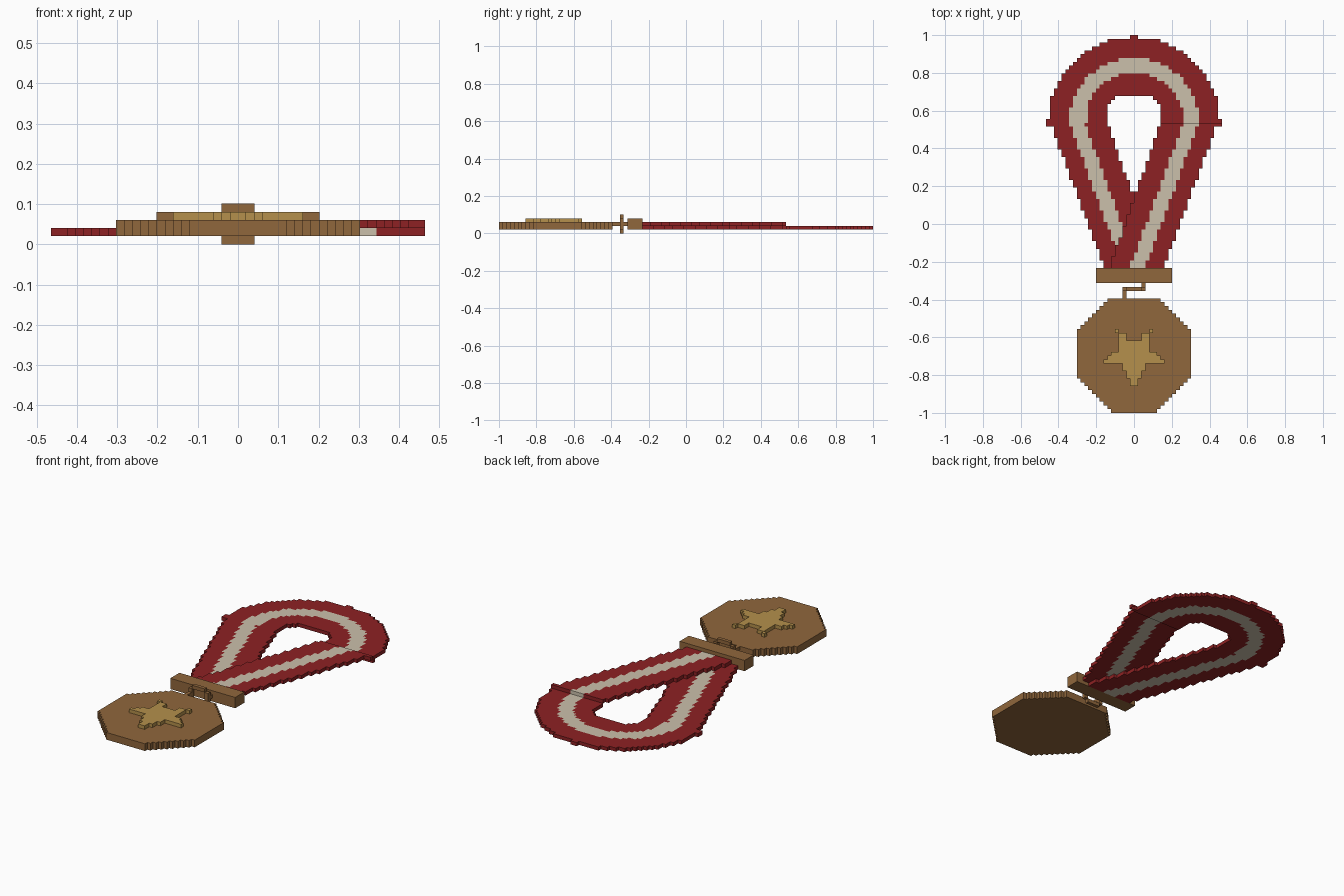
import bpy
import bmesh
from math import hypot
from mathutils import Vector

cube = bpy.data.objects.get("Cube")
if cube:
    bpy.data.objects.remove(cube)

V = 2 / 99  # edge length of one block


def material(name, rgb):
    m = bpy.data.materials.new(name)
    m.use_nodes = True
    m.diffuse_color = (*rgb, 1)
    m.node_tree.nodes["Principled BSDF"].inputs["Base Color"].default_value = (*rgb, 1)
    return m


bronze = material("bronze", (0.28, 0.135, 0.045))
gold = material("gold", (0.46, 0.28, 0.072))
red = material("ribbon red", (0.27, 0.0155, 0.017))
cream = material("ribbon cream", (0.6, 0.53, 0.41))


def build(name, cells, mats):
    """Skin a set of blocks {(i, j, k): material index} with its outer faces."""
    bm = bmesh.new()
    cache = {}

    def vert(p):
        key = tuple(round(c) for c in p)
        if key not in cache:
            cache[key] = bm.verts.new((key[0] * V, key[1] * V - 1, key[2] * V))
        return cache[key]

    for cell, mat in cells.items():
        centre = Vector(cell) + Vector((0.5, 0.5, 0.5))
        for axis in range(3):
            for sign in (-1, 1):
                n = Vector((0, 0, 0))
                n[axis] = sign
                if tuple(round(c) for c in Vector(cell) + n) in cells:
                    continue
                u = Vector((0, 0, 0))
                u[(axis + 1) % 3] = 1
                w = n.cross(u)
                corners = [centre + (n + a * u + b * w) / 2
                           for a, b in ((-1, -1), (1, -1), (1, 1), (-1, 1))]
                bm.faces.new([vert(p) for p in corners]).material_index = mat
    mesh = bpy.data.meshes.new(name)
    bm.to_mesh(mesh)
    bm.free()
    for m in mats:
        mesh.materials.append(m)
    obj = bpy.data.objects.new(name, mesh)
    bpy.context.collection.objects.link(obj)
    return obj


def plate(rows, layers, rule):
    """Collect blocks where rule(x, row) gives a material index."""
    cells = {}
    for j in rows:
        for i in range(-23, 23):
            mat = rule(i + 0.5, j)
            if mat is not None:
                for k in layers:
                    cells[i, j, k] = mat
    return cells


# Octagonal disc
build("medal_disc", plate(range(30), (1, 2),
      lambda x, j: 0 if abs(x) < min(15, 6 + j, 36 - j) else None), [bronze])

# Raised star with one point down: inner and outer half width per row, from the tip up
star = [(0, 1), (0, 1), (0, 2), (0, 2), (0, 3), (0, 3), (0, 8), (0, 7),
        (0, 6), (0, 4), (0, 4), (0, 4), (2, 4), (2, 4), (4, 5)]
build("star", plate(range(7, 22), (3,),
      lambda x, j: 0 if star[j - 7][0] < abs(x) < star[j - 7][1] else None), [gold])

# Upright link ring with a tab to the disc and a tab to the clasp
ring = {}
for i in range(-3, 3):
    for k in range(5):
        side, cap = i in (-3, 2), k in (0, 4)
        if side != cap:
            ring[i, 32, k] = 0
for i, j in ((-3, 30), (-3, 31), (2, 33)):
    ring[i, j, 2] = 0
build("link_ring", ring, [bronze])

# Clasp bar
build("clasp_bar", plate(range(34, 38), (1, 2, 3),
      lambda x, j: 0 if abs(x) < 10 else None), [bronze])


# Ribbon: a looped band and two strands crossing at the clasp
def strand(x, j):
    d = 75.5 - j
    outer = 23 if j == 75 else 22 - 0.375 * d
    if not 7 - 0.355 * d < x < outer:
        return None
    return 1 if 13 < x + 0.37 * d < 17 else 0


def loop_band(x, j):
    dy = j + 0.5 - 76
    r = hypot(x, dy)
    if r > 22.51 or (r < 8 and max(abs(x), dy) < 7):
        return None
    if -16 < x < -12 and j < 83:
        return 1
    return 1 if 13 < r < 17 else 0


lower = plate(range(38, 76), (1,), lambda x, j: strand(-x, j))
lower.update(plate(range(76, 99), (1,), loop_band))
build("ribbon_loop_and_right_strand", lower, [red, cream])
build("ribbon_left_strand", plate(range(38, 76), (2,), strand), [red, cream])
